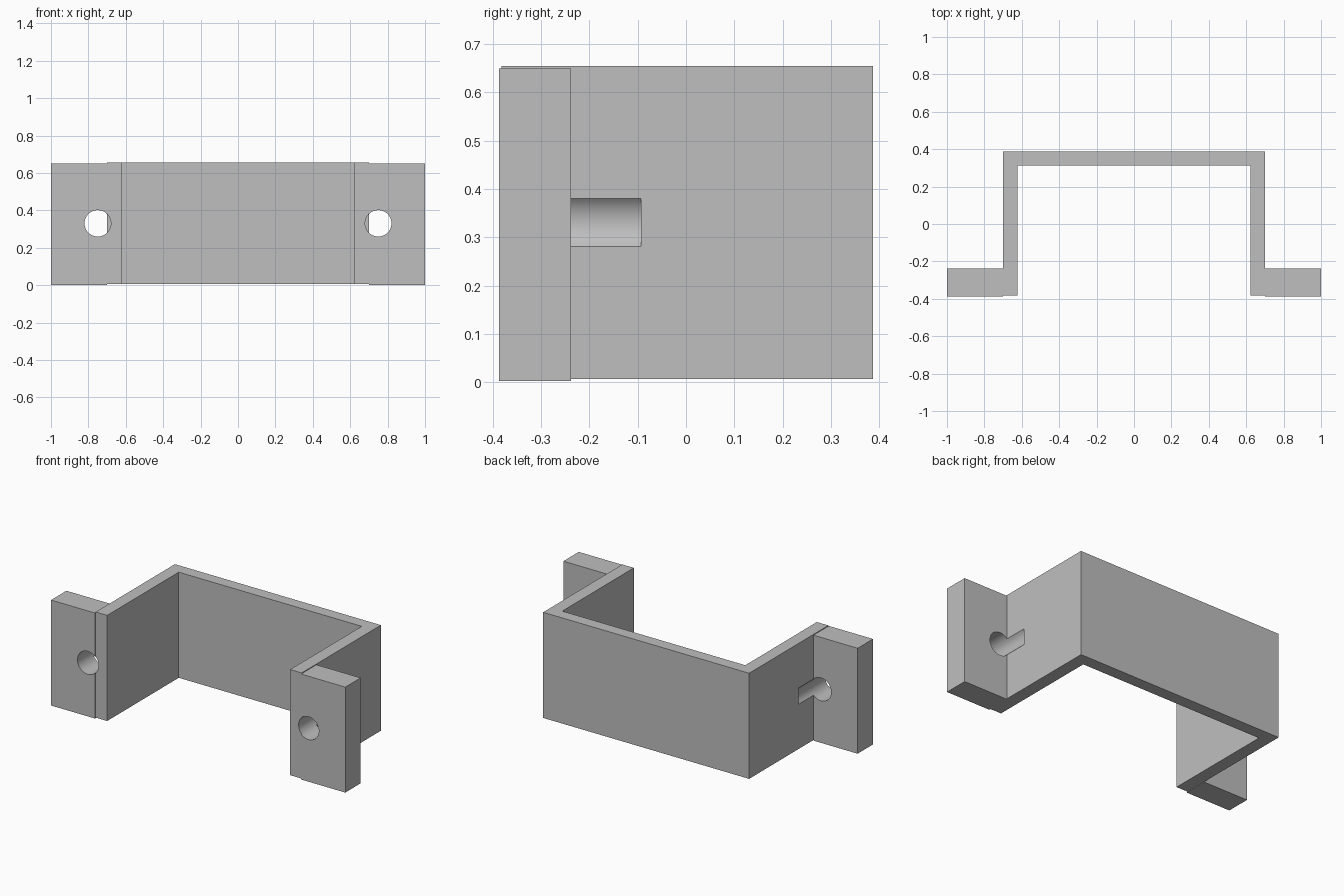
import bpy
import bmesh
import math

if "Cube" in bpy.data.objects:
    bpy.data.objects.remove(bpy.data.objects["Cube"], do_unlink=True)

grey = bpy.data.materials.new("plain grey")
grey.use_nodes = True
COLOUR = (0.52, 0.52, 0.52, 1)
grey.diffuse_color = COLOUR
grey.node_tree.nodes["Principled BSDF"].inputs["Base Color"].default_value = COLOUR


def extrude_outline(name, outline, z0, z1):
    """Raise a flat outline into a prism."""
    bm = bmesh.new()
    face = bm.faces.new([bm.verts.new((x, y, z0)) for x, y in outline])
    raised = bmesh.ops.extrude_face_region(bm, geom=[face])
    verts = [g for g in raised["geom"] if isinstance(g, bmesh.types.BMVert)]
    bmesh.ops.translate(bm, verts=verts, vec=(0, 0, z1 - z0))
    bmesh.ops.recalc_face_normals(bm, faces=bm.faces)
    mesh = bpy.data.meshes.new(name)
    bm.to_mesh(mesh)
    bm.free()
    obj = bpy.data.objects.new(name, mesh)
    bpy.context.collection.objects.link(obj)
    mesh.materials.append(grey)
    return obj


def cut(obj, cutter):
    """Subtract the cutter and apply the result."""
    mod = obj.modifiers.new("screw hole", "BOOLEAN")
    mod.operation = "DIFFERENCE"
    mod.solver = "EXACT"
    mod.object = cutter
    bpy.ops.object.select_all(action="DESELECT")
    bpy.context.view_layer.objects.active = obj
    obj.select_set(True)
    bpy.ops.object.modifier_apply(modifier=mod.name)


OUTER, INNER = 0.70, 0.622
FRONT, BACK, BACK_INNER = -0.382, 0.387, 0.313
EAR_FRONT, EAR_BACK = -0.387, -0.238
HOLE_X, HOLE_Z, HOLE_R, HOLE_END = 0.75, 0.331, 0.0705, -0.093

# U-shaped strap
half = [(INNER, BACK_INNER), (INNER, FRONT), (OUTER, FRONT), (OUTER, BACK)]
strap = extrude_outline("strap", half + [(-x, y) for x, y in reversed(half)], 0.006, 0.655)
parts = [strap]

# Mounting ears with screw holes that also groove the strap walls
for side, label in ((1, "left"), (-1, "right")):
    ear = extrude_outline(
        label + "_mounting_ear",
        [(side * x, y) for x, y in ((OUTER, EAR_FRONT), (1, EAR_FRONT), (1, EAR_BACK), (OUTER, EAR_BACK))],
        0.002, 0.65)
    length = HOLE_END + 0.6
    bpy.ops.mesh.primitive_cylinder_add(
        vertices=64, radius=HOLE_R, depth=length,
        location=(side * HOLE_X, HOLE_END - length / 2, HOLE_Z),
        rotation=(math.pi / 2, 0, 0))
    cutter = bpy.context.object
    cutter.name = label + "_hole_cutter"
    cutter.hide_render = True
    cutter.data.materials.append(grey)
    cut(ear, cutter)
    cut(strap, cutter)
    bpy.data.objects.remove(cutter, do_unlink=True)
    parts.append(ear)

# Smooth hole walls, crisp flat edges
for part in parts:
    bpy.ops.object.select_all(action="DESELECT")
    bpy.context.view_layer.objects.active = part
    part.select_set(True)
    bpy.ops.object.shade_smooth_by_angle(angle=math.radians(30))
